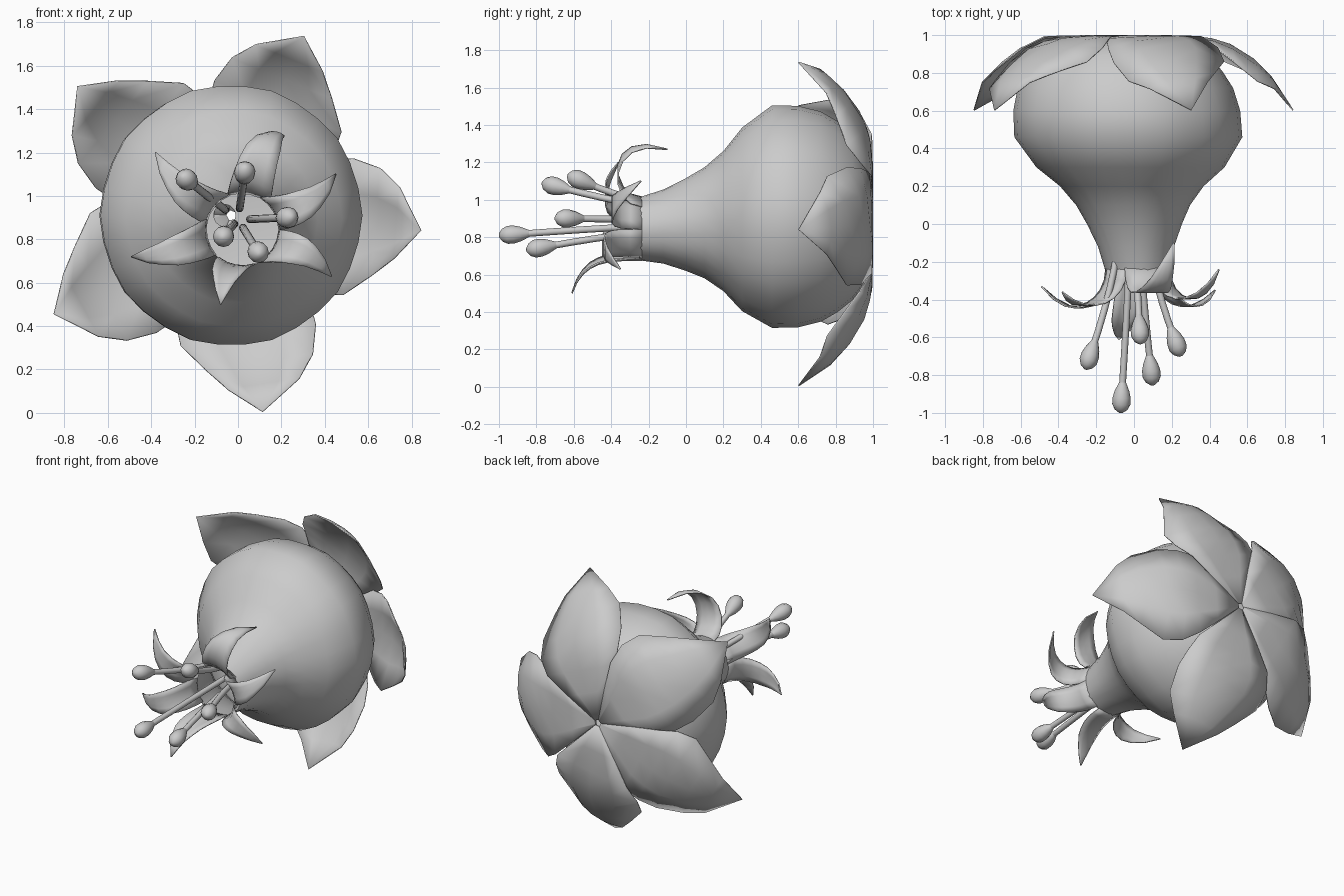
import bpy, bmesh, math
from mathutils import Vector

if "Cube" in bpy.data.objects:
    bpy.data.objects.remove(bpy.data.objects["Cube"])

CX, CZ = -0.03, 0.91


def make(name, rows, closed=False, thick=0.0, caps=False):
    """Skin a list of equal-length vertex rows into a smooth mesh object."""
    bm = bmesh.new()
    vs = [[bm.verts.new(p) for p in r] for r in rows]
    n = len(rows[0])
    for a, b in zip(vs, vs[1:]):
        for i in range(n if closed else n - 1):
            j = (i + 1) % n
            bm.faces.new((a[i], a[j], b[j], b[i]))
    if caps:
        bm.faces.new(vs[0])
        bm.faces.new(vs[-1])
    bmesh.ops.remove_doubles(bm, verts=bm.verts, dist=1e-5)
    bmesh.ops.recalc_face_normals(bm, faces=bm.faces)
    me = bpy.data.meshes.new(name)
    bm.to_mesh(me)
    bm.free()
    ob = bpy.data.objects.new(name, me)
    bpy.context.collection.objects.link(ob)
    if thick:
        m = ob.modifiers.new("thickness", "SOLIDIFY")
        m.thickness = thick
        m.offset = 0
    bpy.context.view_layer.objects.active = ob
    for o in bpy.context.selected_objects:
        o.select_set(False)
    ob.select_set(True)
    bpy.ops.object.shade_smooth_by_angle(angle=math.radians(40))
    return ob


def interp(table, t):
    for (a, p), (b, q) in zip(table, table[1:]):
        if t <= b:
            return p + (q - p) * (t - a) / (b - a)
    return table[-1][1]


def bezier(p, t):
    a, b, c, d = p
    s = 1 - t
    return a * s**3 + b * (3 * s * s * t) + c * (3 * s * t * t) + d * t**3


def tube(name, pts, radii, n=12):
    """Round tube with a varying radius along a path."""
    rows = []
    for i, p in enumerate(pts):
        d = (pts[min(i + 1, len(pts) - 1)] - pts[max(i - 1, 0)]).normalized()
        u = d.cross(Vector((0, 0, 1))).normalized()
        v = d.cross(u)
        rows.append([p + (u * math.cos(k * math.tau / n) + v * math.sin(k * math.tau / n)) * radii[i]
                     for k in range(n)])
    return make(name, rows, closed=True, caps=True)


# bulbous flower body: (y, radius), drifting slightly off-axis toward the mouth
profile = [(0.985, 0.05), (0.98, 0.26), (0.95, 0.37), (0.89, 0.45), (0.81, 0.515), (0.72, 0.567),
           (0.6, 0.597), (0.46, 0.6), (0.3, 0.495), (0.2, 0.378), (0.1, 0.3), (0, 0.25),
           (-0.12, 0.2), (-0.25, 0.17)]
rows = []
for y, r in profile:
    k = max(0, min(1, (0.46 - y) / 0.71))
    cx, cz = CX + 0.05 * k - 0.06 * max(0, y - 0.46), CZ - 0.065 * k
    row = []
    for i in range(30):
        a = math.tau * i / 30
        rr = r * (1 + 0.006 * math.cos(10 * a))
        row.append((cx + rr * math.cos(a), y, cz + rr * math.sin(a)))
    rows.append(row)
make("flower_body", rows, closed=True)

# five broad lopsided sepals cupping the back: (distance out, clockwise width, other width)
drop = [(0, 1.0), (0.3, 0.997), (0.45, 0.98), (0.55, 0.95), (0.7, 0.86), (0.78, 0.775), (0.9, 0.602)]
width = [(0.02, .015, .015), (0.2, .16, .15), (0.35, .275, .265), (0.45, .33, .295), (0.55, .325, .305),
         (0.68, .225, .27), (0.78, .14, .19), (0.9, 0, 0)]
for i, (ang, tip) in enumerate([(68, .89), (-4.5, .875), (-81, .915), (-151, .935), (140, .925)]):
    a = math.radians(ang)
    rows = []
    for r, wc, wo in width:
        row = []
        rr = r * (1 + (tip / 0.9 - 1) * r / 0.9)
        for s in (-wc, -wc / 2, 0, wo / 2, wo):
            y = interp(drop, r) - 1.5 * s * s * max(0, min(1, (r - 0.33) / 0.35)) - 0.025 * s
            row.append((CX + rr * math.cos(a) - s * math.sin(a), min(y, 0.996),
                        CZ + rr * math.sin(a) + s * math.cos(a)))
        rows.append(row)
    make(f"sepal_{i + 1}", rows, thick=0.007)

# six narrow lobes curling back from the mouth: base angle, tip, curl control point, width factor
mouth = Vector((0.02, -0.25, 0.845))
lobes = [(140, (-.38, -.36, 1.2), (-.3, -.5, 1.0), 1),
         (78, (.21, -.1, 1.27), (.12, -.44, 1.39), 1.15),
         (30, (.45, -.24, 1.1), (.36, -.48, .93), 1),
         (-32, (.43, -.35, .63), (.33, -.52, .78), 1),
         (-100, (-.08, -.61, .5), (-.07, -.55, .68), 1),
         (193, (-.49, -.33, .72), (-.32, -.55, .71), 1)]
lobe_w = [(0, 0.088), (0.3, 0.085), (0.6, 0.072), (0.85, 0.038), (1, 0.002)]
for i, (ang, tip, ctl, f) in enumerate(lobes):
    a = math.radians(ang)
    out = Vector((math.cos(a), 0, math.sin(a)))
    side = Vector((-math.sin(a), 0, math.cos(a)))
    base = mouth + out * 0.168 + Vector((0, 0.015, 0))
    path = (base, base + Vector((0, -0.18, 0)), Vector(ctl), Vector(tip))
    rows = []
    for j in range(9):
        t = j / 8
        c, w = bezier(path, t), interp(lobe_w, t) * f
        rows.append([c + side * (w * k) - out * (0.25 * w * k * k) for k in (-1, -0.5, 0, 0.5, 1)])
    make(f"mouth_lobe_{i + 1}", rows, thick=0.008)

# five stamens: filament and teardrop anther
anthers = [(-.23, -.69, 1.07), (.03, -.555, 1.1), (.22, -.62, .9), (-.065, -.915, .815), (.09, -.77, .745)]
bulb = [(-0.085, .014), (-0.06, .026), (-0.03, .039), (0.005, .048), (0.04, .048), (0.068, .034), (0.085, .01)]
for i, p in enumerate(anthers):
    p = Vector(p)
    off = Vector((p.x, 0, p.z - 0.89))
    root = Vector((0, 0.3, 0.89)) + off * 0.25
    path = (root, root + Vector((0, -0.3, 0)), Vector((0, -0.25, 0.89)) + off * 0.35, p)
    pts = [bezier(path, j / 10) for j in range(11)]
    tube(f"filament_{i + 1}", pts, [0.018] * 11)
    d = (pts[-1] - pts[-2]).normalized()
    tube(f"anther_{i + 1}", [p + d * h for h, _ in bulb], [r for _, r in bulb])
